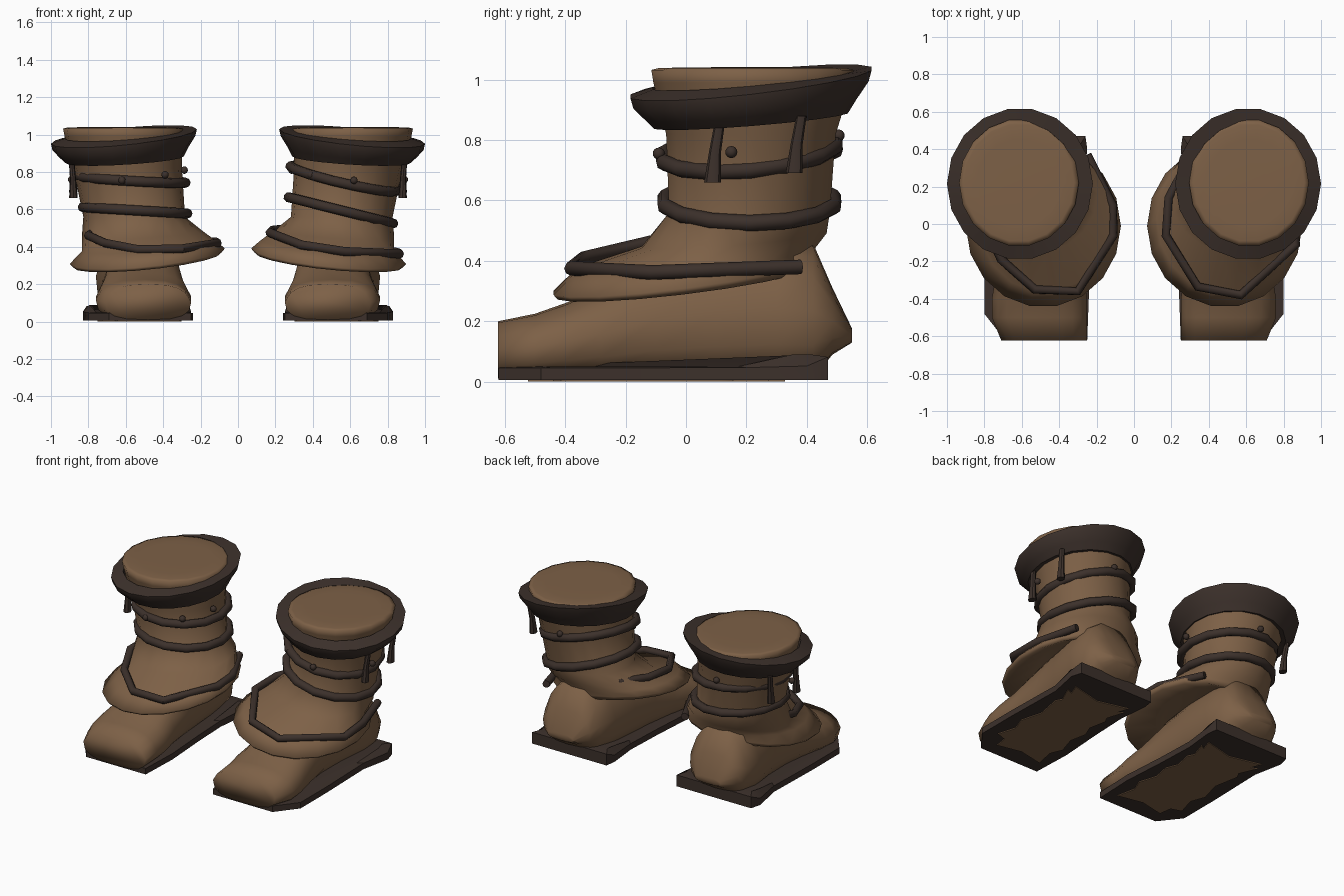
import bpy, bmesh, math
from mathutils import Vector

if "Cube" in bpy.data.objects:
    bpy.data.objects.remove(bpy.data.objects["Cube"])


def material(name, col):
    m = bpy.data.materials.new(name)
    m.diffuse_color = (*col, 1)
    m.use_nodes = True
    m.node_tree.nodes["Principled BSDF"].inputs["Base Color"].default_value = m.diffuse_color
    return m


BROWN = material("brown leather", (0.205, 0.118, 0.062))
DARK = material("dark leather", (0.045, 0.03, 0.024))


def activate(ob, angle):
    bpy.ops.object.select_all(action='DESELECT')
    ob.select_set(True)
    bpy.context.view_layer.objects.active = ob
    if ob.type == 'CURVE':
        bpy.ops.object.convert(target='MESH')
    bpy.ops.object.shade_smooth_by_angle(angle=math.radians(angle))


def finish(name, bm, mat, angle=40):
    bmesh.ops.recalc_face_normals(bm, faces=bm.faces)
    me = bpy.data.meshes.new(name)
    bm.to_mesh(me)
    bm.free()
    ob = bpy.data.objects.new(name, me)
    bpy.context.collection.objects.link(ob)
    me.materials.append(mat)
    activate(ob, angle)


def loft(name, rings, mat, side, closed=False, angle=40):
    """Skin a list of point rings; side mirrors x."""
    bm = bmesh.new()
    vs = [[bm.verts.new((p[0] * side, p[1], p[2])) for p in r] for r in rings]
    pairs = list(zip(vs, vs[1:])) + ([(vs[-1], vs[0])] if closed else [])
    for a, b in pairs:
        for i in range(len(a)):
            j = (i + 1) % len(a)
            bm.faces.new((a[i], a[j], b[j], b[i]))
    if not closed:
        bm.faces.new(vs[0])
        bm.faces.new(vs[-1])
    finish(name, bm, mat, angle)


def ellipse(cx, cy, rx, ry, z, sx=0.0, sy=0.0, n=18):
    """Ellipse tilted by slopes sx and sy."""
    out = []
    for i in range(n):
        a = 2 * math.pi * i / n
        dx, dy = rx * math.cos(a), ry * math.sin(a)
        out.append((cx + dx, cy + dy, z + sx * dx + sy * dy))
    return out


def foot_section(y, x0, x1, zb, zt, taper, e=0.7, n=16):
    """Rounded section of the foot, narrowing toward the top."""
    cx, cz, rx, rz = (x0 + x1) / 2, (zb + zt) / 2, (x1 - x0) / 2, (zt - zb) / 2
    out = []
    for i in range(n):
        a = 2 * math.pi * i / n
        c, s = math.cos(a), math.sin(a)
        px = math.copysign(abs(c) ** e, c)
        pz = math.copysign(abs(s) ** e, s)
        out.append((cx + rx * px * (1 - taper * max(pz, 0)), y, cz + rz * pz))
    return out


def tube(name, pts, r, mat, cyclic=True):
    cu = bpy.data.curves.new(name, 'CURVE')
    cu.dimensions = '3D'
    cu.bevel_depth = r
    cu.bevel_resolution = 2
    cu.use_fill_caps = True
    sp = cu.splines.new('POLY')
    sp.points.add(len(pts) - 1)
    for p, q in zip(sp.points, pts):
        p.co = (*q, 1)
    sp.use_cyclic_u = cyclic
    ob = bpy.data.objects.new(name, cu)
    bpy.context.collection.objects.link(ob)
    cu.materials.append(mat)
    activate(ob, 50)


def ball(name, loc, r, mat):
    bm = bmesh.new()
    bmesh.ops.create_uvsphere(bm, u_segments=10, v_segments=8, radius=r)
    bmesh.ops.translate(bm, verts=bm.verts, vec=Vector(loc))
    finish(name, bm, mat)


SOLE = [(.25, -.62), (.69, -.62), (.80, -.48), (.80, -.2), (.79, .2), (.83, .40),
        (.81, .47), (.26, .47), (.25, .40), (.27, .2), (.26, -.05), (.24, -.35)]

# open wraps lying on the flared skirts
WRAP = {1: [(.77, .38, .38), (.855, .1, .37), (.865, -.11, .362), (.57, -.38, .375),
            (.34, -.335, .41), (.17, -.06, .475), (.185, .14, .49), (.28, .32, .50)],
        -1: [(-.76, .20, .49), (-.80, .0, .46), (-.71, -.19, .42), (-.53, -.35, .385),
             (-.30, -.36, .39), (-.11, -.06, .42), (-.115, .10, .425), (-.25, .37, .43)]}

# cords: centre x, radii, height, slope x, slope y (for each boot)
CORDS = {1: [(.565, .285, .29, .765, -.23, .09), (.55, .28, .285, .595, -.25, 0)],
         -1: [(-.565, .285, .29, .76, -.06, .03), (-.55, .28, .285, .595, -.06, 0)]}


def shrink(pts, kx, ky, cx=.53, cy=-.08):
    return [(cx + (x - cx) * kx, cy + (y - cy) * ky) for x, y in pts]


for side, label in ((1, "right"), (-1, "left")):
    # shaft with a softly domed top, flaring into a tilted skirt
    loft(label + "_shaft", [
        ellipse(.615, .22, .10, .11, 1.041),
        ellipse(.615, .22, .22, .235, 1.04),
        ellipse(.615, .22, .295, .315, 1.038),
        ellipse(.615, .22, .32, .34, 1.032),
        ellipse(.612, .22, .315, .333, .99),
        ellipse(.59, .215, .29, .285, .82),
        ellipse(.555, .21, .272, .27, .56),
        ellipse(.515, .16, .32, .31, .47, -.06, .08),
        ellipse(.477, .03, .357, .395, .405, -.08, .08),
        ellipse(.485, -.01, .415, .435, .35, -.10, .13),
        ellipse(.485, -.01, .395, .42, .328, -.10, .12),
        ellipse(.50, .08, .24, .30, .37, -.08, .10)], BROWN, side, angle=95)

    # foot, from the blunt toe back to the heel
    loft(label + "_foot", [foot_section(*s) for s in (
        (-.622, .25, .71, .010, .20, .16), (-.50, .25, .76, .008, .225, .16),
        (-.40, .25, .76, .008, .26, .16), (-.28, .27, .74, .008, .31, .16),
        (-.10, .29, .72, .008, .40, .16), (.10, .30, .73, .008, .45, .18),
        (.30, .31, .76, .008, .48, .26), (.42, .33, .75, .01, .46, .32),
        (.485, .37, .72, .09, .31, .2), (.55, .45, .64, .13, .175, .1))],
        BROWN, side, angle=95)

    # sole: thin edge, sloping up to the foot, raised behind the heel
    def rise(y):
        return min(max((y - .18) / .17, 0), 1)
    loft(label + "_sole", [
        [(x, y, .006) for x, y in SOLE],
        [(x, y, .046 + (.036 if y > .45 else .006 * rise(y))) for x, y in SOLE],
        [(x, y, .05 + .04 * rise(y)) for x, y in shrink(SOLE, .88, .9)]],
        DARK, side, angle=30)

    # worn, ragged brown patch under the front of the sole
    mids = [q for a, b in zip(SOLE, SOLE[1:] + SOLE[:1])
            for q in (a, ((a[0] + b[0]) / 2, (a[1] + b[1]) / 2))]
    patch = [shrink([p], (.76, .64)[i % 2], (.78, .70)[i % 2], .50, -.18)[0]
             for i, p in enumerate(mids)]
    loft(label + "_sole_patch", [[(x, y, 0) for x, y in patch],
                                 [(x, y, .007) for x, y in patch]], BROWN, side)

    # flared cuff
    loft(label + "_cuff", [
        ellipse(.615, .215, .312, .33, 1.0, -.07, .09),
        ellipse(.61, .215, .39, .405, .99, -.10, .115),
        ellipse(.61, .215, .382, .395, .955, -.10, .115),
        ellipse(.61, .215, .345, .355, .905, -.08, .10),
        ellipse(.605, .215, .315, .325, .865, -.06, .08),
        ellipse(.60, .215, .27, .28, .872, -.06, .08)], DARK, side, closed=True, angle=35)

    # two cords around the shaft, and the wrap over the skirt
    for i, (cx, rx, ry, z, sx, sy) in enumerate(CORDS[side]):
        tube(f"{label}_cord_{i + 1}", ellipse(cx, .21, rx, ry, z, sx, sy, 14), .027, DARK)
    tube(label + "_skirt_wrap", WRAP[side], .024, DARK, cyclic=False)

    # hanging straps, widening downward
    for i, (y, zt, zb) in enumerate(((.10, .86, .66), (.37, .88, .69))):
        loft(f"{label}_strap_{i + 1}", [
            ellipse(.89, y + .012, .015, .017, zt, n=8),
            ellipse(.882, y - .004, .016, .02, (zt + zb) / 2, n=8),
            ellipse(.88, y - .012, .023, .028, zb, n=8)], DARK, side)

    # studs
    for i, (x, y, z) in enumerate(((.62, -.09, .755), (.39, -.03, .785), (.287, .15, .81),
                                   (.89, .15, .76), (.58, .505, .815))):
        ball(f"{label}_stud_{i + 1}", (x * side, y, z), .02, DARK)
